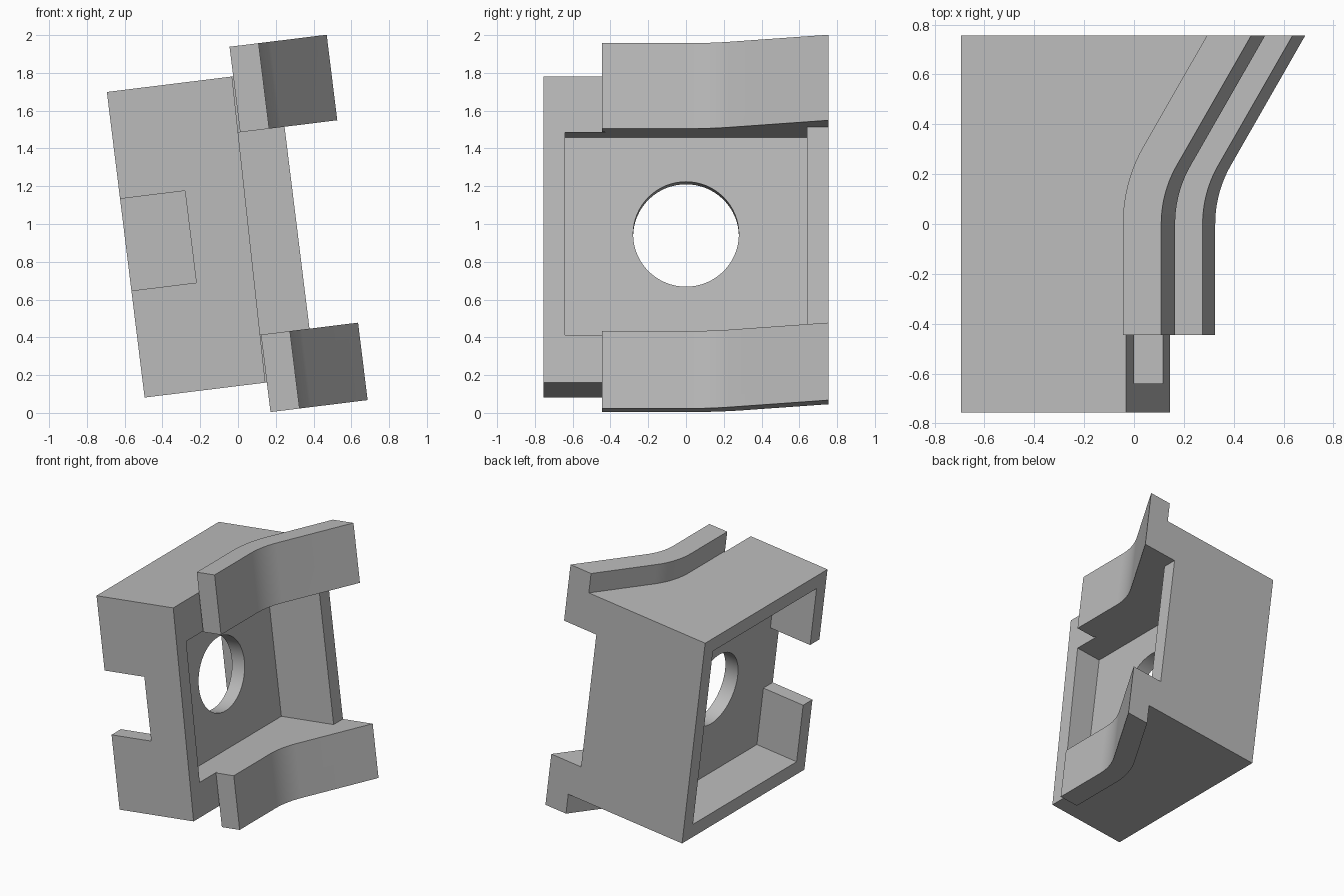
import bpy
import bmesh
from math import radians, sin, cos, tan

cube = bpy.data.objects.get("Cube")
if cube:
    bpy.data.objects.remove(cube, do_unlink=True)

grey = bpy.data.materials.new("plain grey")
grey.use_nodes = True
grey.diffuse_color = (0.5, 0.5, 0.5, 1)
grey.node_tree.nodes["Principled BSDF"].inputs["Base Color"].default_value = (0.5, 0.5, 0.5, 1)

HALF_Y, HALF_H = 0.755, 0.815      # half depth and half height of the housing
LEFT, FACE = -0.481, 0.175         # side planes of the housing
WALL_Y = 0.64                      # inner side of the end walls
OPEN_LOW, OPEN_HIGH = -0.56, 0.517  # opening between the rails
RAIL_FRONT, RAIL_THICK = -0.445, 0.155
BEND, RADIUS = radians(30), 0.47


def prism(name, outline, low, high):
    """Extrude a plan outline from low to high."""
    bm = bmesh.new()
    face = bm.faces.new([bm.verts.new((x, y, low)) for x, y in outline])
    top = bmesh.ops.extrude_face_region(bm, geom=[face])["geom"]
    bmesh.ops.translate(bm, vec=(0, 0, high - low),
                        verts=[v for v in top if isinstance(v, bmesh.types.BMVert)])
    bmesh.ops.recalc_face_normals(bm, faces=bm.faces)
    mesh = bpy.data.meshes.new(name)
    bm.to_mesh(mesh)
    bm.free()
    mesh.materials.append(grey)
    obj = bpy.data.objects.new(name, mesh)
    bpy.context.collection.objects.link(obj)
    return obj


def box(name, x0, x1, y0, y1, z0, z1):
    return prism(name, [(x0, y0), (x1, y0), (x1, y1), (x0, y1)], z0, z1)


def bent_path(x, radius, y_start):
    """Straight run, concentric arc, then a slanted run to the back."""
    steps = 16
    points = [(x, y_start)]
    for i in range(steps + 1):
        a = BEND * i / steps
        points.append((x + radius * (1 - cos(a)), radius * sin(a)))
    px, py = points[-1]
    points.append((px + (HALF_Y - py) * tan(BEND), HALF_Y))
    return points


def combine(target, tool, operation):
    mod = target.modifiers.new(operation.lower(), 'BOOLEAN')
    mod.operation = operation
    mod.solver = 'EXACT'
    mod.object = tool
    bpy.context.view_layer.objects.active = target
    bpy.ops.object.modifier_apply(modifier=mod.name)
    bpy.data.objects.remove(tool, do_unlink=True)


# Housing block, running a little way into the rails
inside = bent_path(FACE + 0.06, RADIUS + 0.1, RAIL_FRONT + 0.015)
housing = prism("clamp_housing",
                [(LEFT, HALF_Y), (LEFT, -HALF_Y), (FACE, -HALF_Y), (FACE, RAIL_FRONT + 0.015)]
                + inside, -HALF_H, HALF_H)
# Slight draft on the rail side
for v in housing.data.vertices:
    if v.co.x > 0:
        v.co.x += 0.0145 * v.co.z

# Bent rails, upper and lower
for name, right, low, high in (("upper_rail", 0.348, 0.5, 0.973),
                               ("lower_rail", 0.326, -0.973, -0.54)):
    outer = bent_path(right, RADIUS, RAIL_FRONT)
    inner = bent_path(right - RAIL_THICK, RADIUS + RAIL_THICK, RAIL_FRONT)
    combine(housing, prism(name, outer + inner[::-1], low, high), 'UNION')

# Pocket on the rail side, then the trimmed edge of the back wall
combine(housing, box("rail_pocket", -0.025, 1, -WALL_Y, WALL_Y, OPEN_LOW, OPEN_HIGH), 'DIFFERENCE')
combine(housing, box("wall_trim", 0.43, 1, 0.6, 1, OPEN_LOW, OPEN_HIGH), 'DIFFERENCE')

# Pocket on the far side and the notch in its front wall
combine(housing, box("side_pocket", -1, -0.135, -WALL_Y, WALL_Y, -0.705, 0.705), 'DIFFERENCE')
combine(housing, box("front_notch", -1, -0.135, -1, -0.5, -0.245, 0.245), 'DIFFERENCE')

# Round hole through the web
bpy.ops.mesh.primitive_cylinder_add(vertices=64, radius=0.28, depth=0.4,
                                    location=(-0.08, 0, 0), rotation=(0, radians(90), 0))
combine(housing, bpy.context.object, 'DIFFERENCE')

# Lean the whole part sideways and stand it on the ground
housing.rotation_euler.y = radians(-7.04)
housing.location = (-0.117, 0, 0.949)
bpy.ops.object.select_all(action='DESELECT')
housing.select_set(True)
bpy.context.view_layer.objects.active = housing
bpy.ops.object.shade_smooth_by_angle(angle=radians(20))
